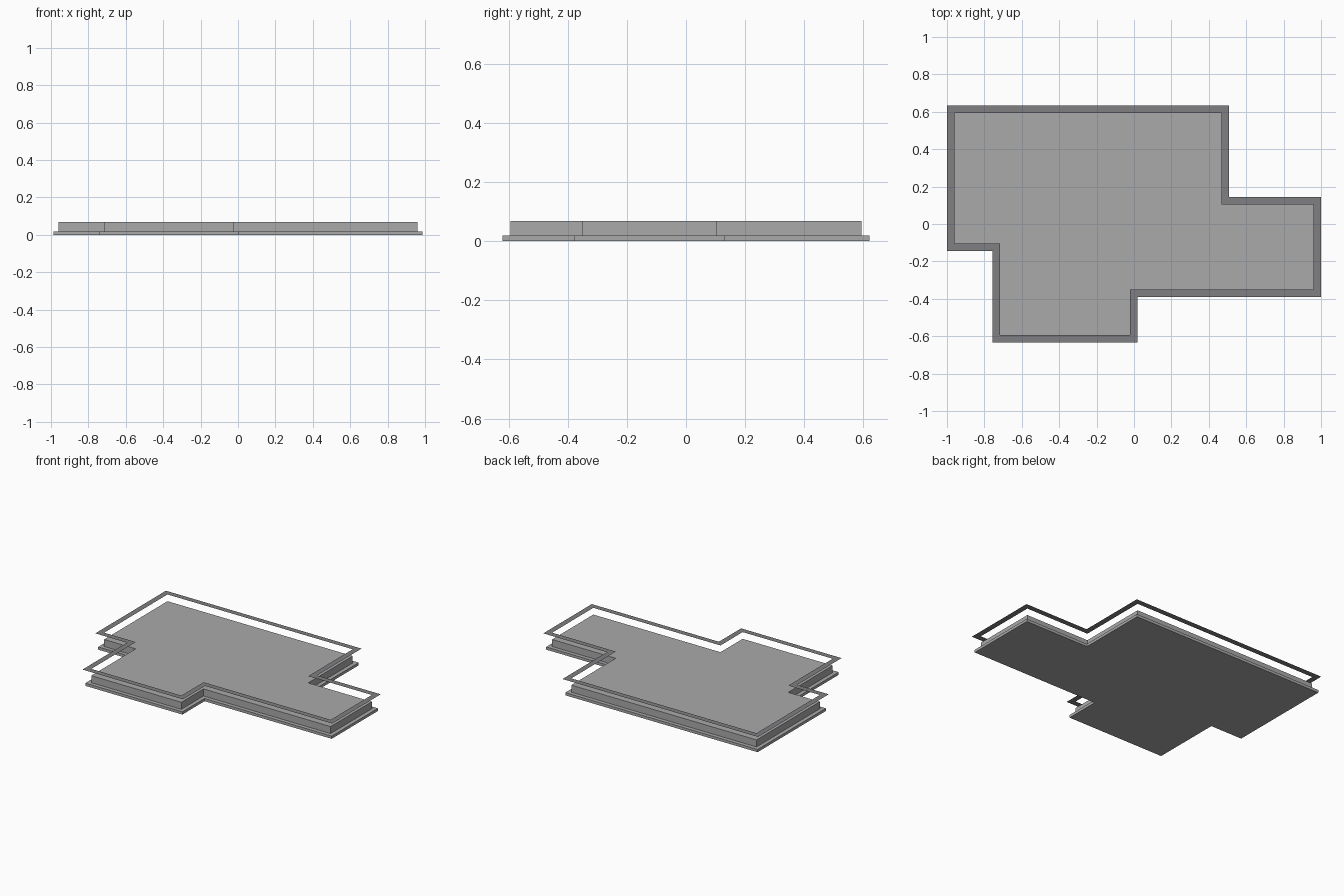
import bpy
import bmesh

if "Cube" in bpy.data.objects:
    bpy.data.objects.remove(bpy.data.objects["Cube"])

# Stepped floor outline, counter-clockwise from the front left corner
OUTLINE = [(-0.716, -0.594), (-0.021, -0.594), (-0.021, -0.35), (0.96, -0.35),
           (0.96, 0.104), (0.469, 0.104), (0.469, 0.594), (-0.96, 0.594),
           (-0.96, -0.104), (-0.716, -0.104)]


def material(name, colour):
    mat = bpy.data.materials.new(name)
    mat.diffuse_color = (*colour, 1)
    mat.use_nodes = True
    mat.node_tree.nodes["Principled BSDF"].inputs["Base Color"].default_value = mat.diffuse_color
    return mat


def offset(points, d):
    """Push a right-angled outline outward by d."""
    result = []
    for i, (x, y) in enumerate(points):
        px, py = points[i - 1]
        nx, ny = points[(i + 1) % len(points)]
        sign = lambda v: (v > 1e-6) - (v < -1e-6)
        # outward normal of an edge (dx, dy) is (dy, -dx)
        ox = sign(y - py) + sign(ny - y)
        oy = -sign(x - px) - sign(nx - x)
        result.append((x + ox * d, y + oy * d))
    return result


def finish(name, bm, mat):
    mesh = bpy.data.meshes.new(name)
    bm.to_mesh(mesh)
    bm.free()
    mesh.materials.append(mat)
    bpy.context.collection.objects.link(bpy.data.objects.new(name, mesh))


def slab(name, points, z0, z1, mat):
    bm = bmesh.new()
    face = bm.faces.new([bm.verts.new((x, y, z0)) for x, y in points])
    top = bmesh.ops.extrude_face_region(bm, geom=[face], use_keep_orig=True)
    verts = [g for g in top["geom"] if isinstance(g, bmesh.types.BMVert)]
    bmesh.ops.translate(bm, verts=verts, vec=(0, 0, z1 - z0))
    bmesh.ops.recalc_face_normals(bm, faces=bm.faces)
    finish(name, bm, mat)


def flat_border(name, inner, outer, z, mat):
    bm = bmesh.new()
    a = [bm.verts.new((x, y, z)) for x, y in inner]
    b = [bm.verts.new((x, y, z)) for x, y in outer]
    for i in range(len(a)):
        j = (i + 1) % len(a)
        bm.faces.new((a[i], b[i], b[j], a[j]))
    finish(name, bm, mat)


light_grey = material("light grey", (0.40, 0.40, 0.41))
dark_grey = material("dark grey", (0.215, 0.212, 0.225))

# Base plinth, raised floor block, and the thin border hovering above
slab("base_plinth", offset(OUTLINE, 0.027), 0.0, 0.019, light_grey)
slab("floor_block", OUTLINE, 0.019, 0.068, light_grey)
flat_border("floating_border", OUTLINE, offset(OUTLINE, 0.04), 0.115, dark_grey)
